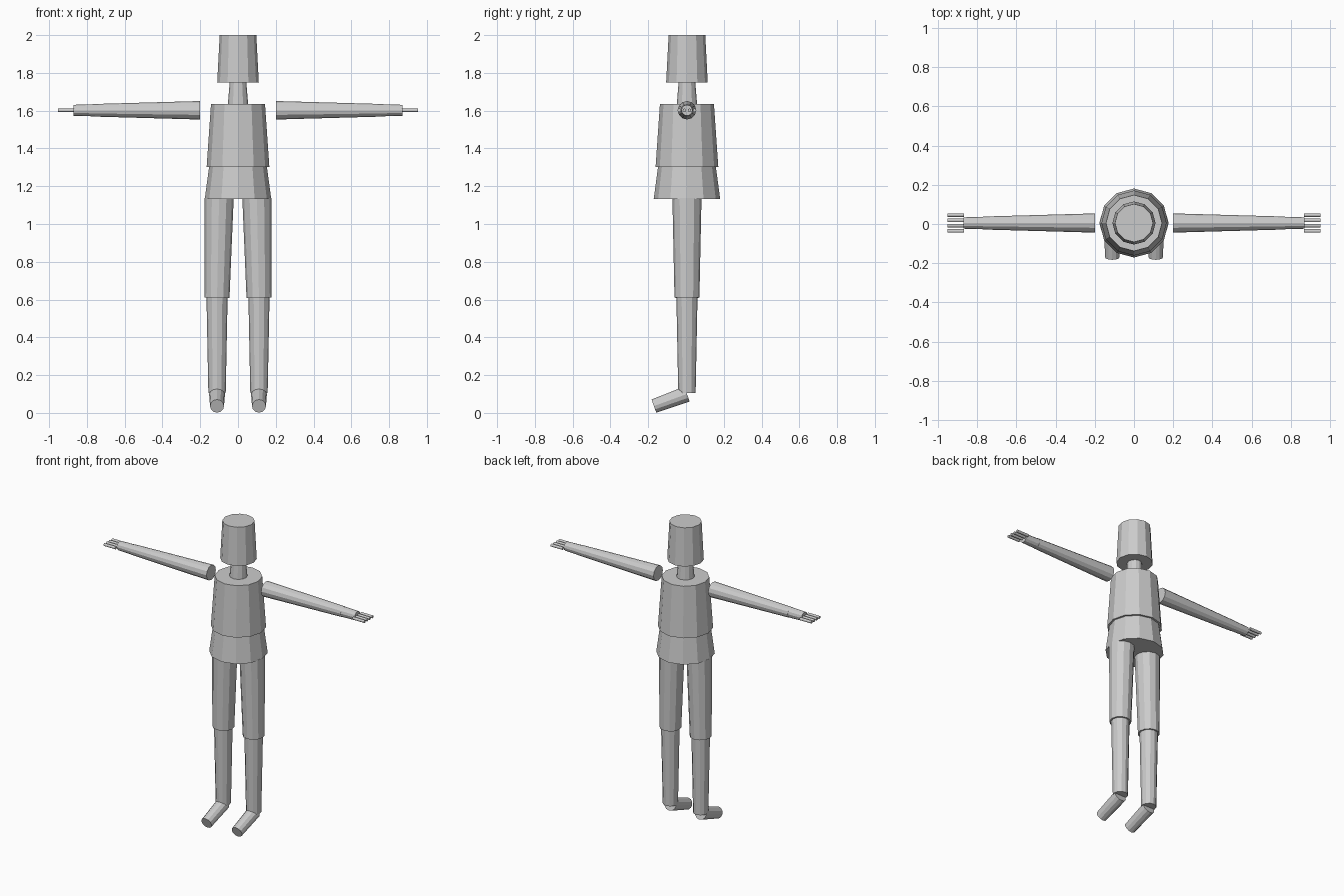
import bpy, bmesh
from mathutils import Vector, Matrix

if "Cube" in bpy.data.objects:
    bpy.data.objects.remove(bpy.data.objects["Cube"])

CY = 0.005  # depth of the body axis


def limb(name, a, b, r1, r2, sides=12):
    """Closed flat-faced tapered cylinder from point a (radius r1) to b (radius r2)."""
    a, b = Vector(a), Vector(b)
    d = b - a
    rot = Vector((0, 0, 1)).rotation_difference(d.normalized()).to_matrix().to_4x4()
    bm = bmesh.new()
    bmesh.ops.create_cone(
        bm, cap_ends=True, segments=sides, radius1=r1, radius2=r2, depth=d.length,
        matrix=Matrix.Translation((a + b) / 2) @ rot)
    mesh = bpy.data.meshes.new(name)
    bm.to_mesh(mesh)
    bm.free()
    obj = bpy.data.objects.new(name, mesh)
    bpy.context.collection.objects.link(obj)
    return obj


# Head, neck and trunk
limb("head", (0, CY, 1.75), (0, CY, 2.0), 0.11, 0.097)
limb("neck", (0, CY, 1.63), (0, CY, 1.752), 0.054, 0.044)
limb("chest", (0, CY, 1.302), (0, CY, 1.635), 0.166, 0.143)
limb("hips", (0, CY, 1.132), (0, CY, 1.303), 0.176, 0.153)

for side, s in (("left", 1), ("right", -1)):
    # Legs
    limb(f"{side}_thigh", (s * 0.111, CY, 0.61), (s * 0.10, CY, 1.135), 0.066, 0.077)
    limb(f"{side}_shin", (s * 0.111, CY, 0.105), (s * 0.111, CY, 0.615), 0.046, 0.056)
    limb(f"{side}_foot", (s * 0.111, CY, 0.10), (s * 0.111, -0.170, 0.036), 0.042, 0.037)

    # Arms held straight out
    limb(f"{side}_arm", (s * 0.20, CY, 1.602), (s * 0.77, CY, 1.602), 0.049, 0.033)
    limb(f"{side}_palm", (s * 0.765, CY, 1.602), (s * 0.87, CY, 1.602), 0.032, 0.029)

    # Four thin fingers in a flat row
    for i in range(4):
        y = CY + (i - 1.5) * 0.027
        limb(f"{side}_finger_{i + 1}", (s * 0.868, y, 1.602), (s * 0.953, y, 1.602), 0.009, 0.009)
